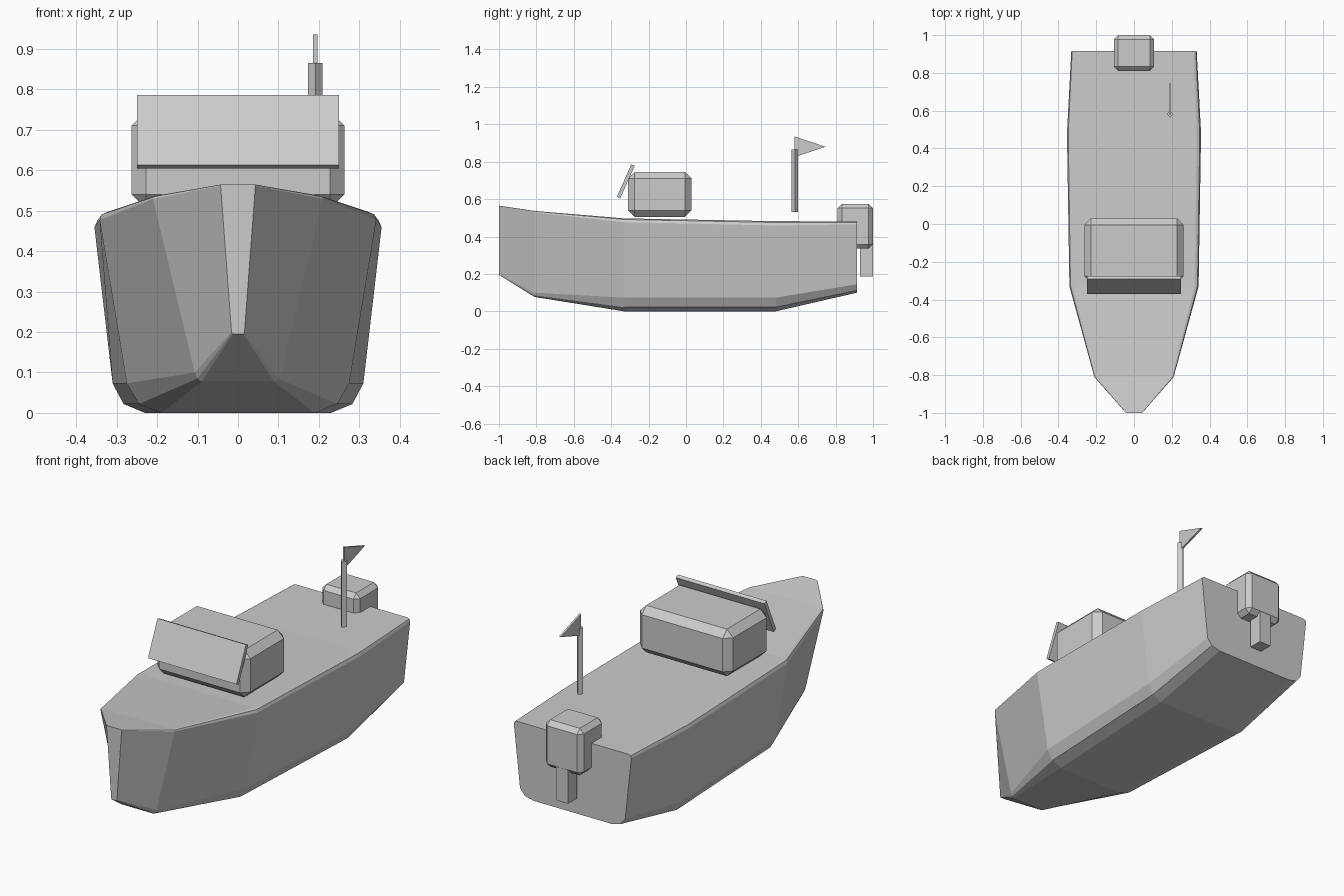
import bpy, bmesh, math
from mathutils import Matrix

cube = bpy.data.objects.get("Cube")
if cube:
    bpy.data.objects.remove(cube, do_unlink=True)

grey = bpy.data.materials.new("plain grey")
grey.use_nodes = True
colour = (0.6, 0.6, 0.6, 1)
grey.diffuse_color = colour
grey.node_tree.nodes["Principled BSDF"].inputs["Base Color"].default_value = colour


def finish(name, bm):
    bmesh.ops.recalc_face_normals(bm, faces=bm.faces)
    mesh = bpy.data.meshes.new(name)
    bm.to_mesh(mesh)
    bm.free()
    mesh.materials.append(grey)
    obj = bpy.data.objects.new(name, mesh)
    bpy.context.collection.objects.link(obj)
    return obj


def box(name, size, centre, bevel=0, tilt=0):
    bm = bmesh.new()
    bmesh.ops.create_cube(bm, size=1, matrix=Matrix.Diagonal((*size, 1)))
    if bevel:
        bmesh.ops.bevel(bm, geom=bm.edges[:], offset=bevel, segments=1,
                        affect='EDGES')
    bm.transform(Matrix.Translation(centre) @ Matrix.Rotation(tilt, 4, 'X'))
    return finish(name, bm)


def loft(name, rings):
    bm = bmesh.new()
    loops = [[bm.verts.new(p) for p in ring] for ring in rings]
    for a, b in zip(loops, loops[1:]):
        for i in range(len(a)):
            j = (i + 1) % len(a)
            bm.faces.new((a[i], a[j], b[j], b[i]))
    bm.faces.new(loops[0])
    bm.faces.new(loops[-1])
    return finish(name, bm)


# Hull: each station is y, deck half width, deck height, edge chamfer,
# then the keel edge, bilge and chine as (half width, height)
stations = [
    (-1.0, 0.043, 0.565, 0.003, (0.013, 0.195), (0.015, 0.197), (0.016, 0.2)),
    (-0.81, 0.21, 0.537, 0.008, (0.09, 0.077), (0.1, 0.085), (0.107, 0.1)),
    (-0.33, 0.342, 0.497, 0.02, (0.19, 0), (0.245, 0.022), (0.275, 0.073)),
    (0.48, 0.355, 0.482, 0.023, (0.23, 0), (0.283, 0.022), (0.31, 0.073)),
    (0.915, 0.332, 0.481, 0.016, (0.22, 0.1), (0.27, 0.112), (0.297, 0.145)),
]
rings = []
for y, w, top, c, keel, bilge, chine in stations:
    half = [keel, bilge, chine, (w, top - c), (w - c * 0.3, top - c * 0.3),
            (w - c, top)]
    rings.append([(x, y, z) for x, z in half]
                 + [(-x, y, z) for x, z in reversed(half)])
loft("hull", rings)

# Cabin and its raked windshield
box("cabin", (0.526, 0.34, 0.24), (0, -0.14, 0.625), 0.035)
box("windshield", (0.5, 0.02, 0.19), (0, -0.322, 0.695), 0, math.radians(-24))

# Outboard motor
box("motor_housing", (0.214, 0.19, 0.24), (0, 0.905, 0.455), 0.023)
box("motor_leg", (0.068, 0.07, 0.23), (0, 0.964, 0.3))

# Flagpole and pennant
bm = bmesh.new()
bmesh.ops.create_cone(bm, cap_ends=True, segments=4, radius1=0.018,
                      radius2=0.018, depth=0.335,
                      matrix=Matrix.Translation((0.191, 0.582, 0.6975)))
finish("flagpole", bm)
loft("pennant", [[(x, 0.58, 0.935), (x, 0.745, 0.88), (x, 0.58, 0.825)]
                 for x in (0.186, 0.196)])
